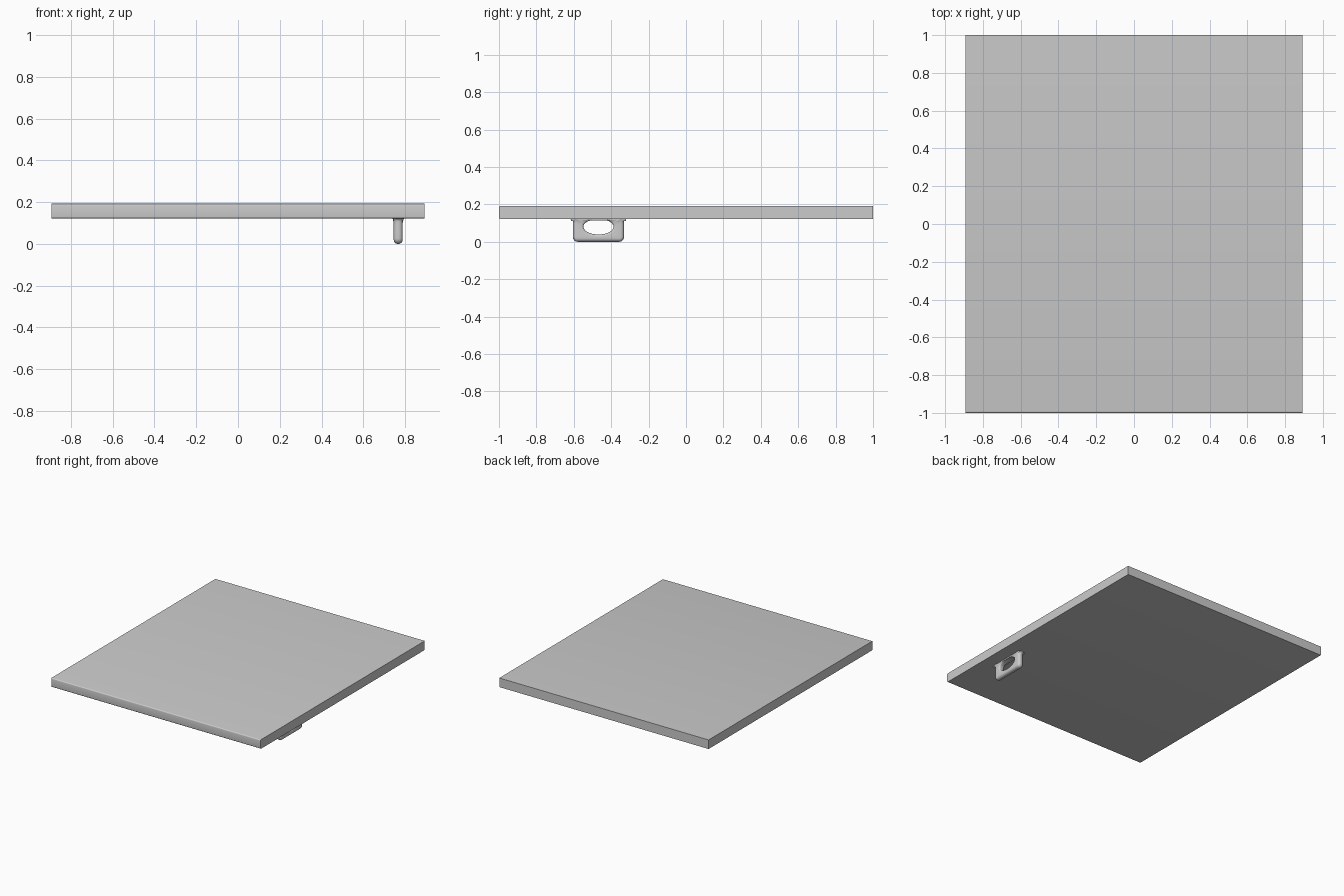
import bpy, bmesh, math
from mathutils import Vector

if "Cube" in bpy.data.objects:
    bpy.data.objects.remove(bpy.data.objects["Cube"])


def finish(bm, name):
    bmesh.ops.recalc_face_normals(bm, faces=bm.faces)
    mesh = bpy.data.meshes.new(name)
    bm.to_mesh(mesh)
    bm.free()
    ob = bpy.data.objects.new(name, mesh)
    bpy.context.collection.objects.link(ob)
    bpy.ops.object.select_all(action='DESELECT')
    ob.select_set(True)
    bpy.context.view_layer.objects.active = ob
    bpy.ops.object.shade_smooth_by_angle(angle=math.radians(35))
    return ob


# Flat panel with softly rounded front edges
X, BOTTOM, TOP = 0.893, 0.122, 0.192
bm = bmesh.new()
bmesh.ops.create_cube(bm, size=1)
for v in bm.verts:
    v.co = (v.co.x * 2 * X, v.co.y * 2, (BOTTOM + TOP) / 2 + v.co.z * (TOP - BOTTOM))
front = [e for e in bm.edges
         if all(v.co.y < -0.9 for v in e.verts)
         and abs(e.verts[0].co.z - e.verts[1].co.z) < 1e-5]
bmesh.ops.bevel(bm, geom=front, offset=0.008, segments=4, profile=0.5, affect='EDGES')
finish(bm, "panel")

# Catch loop: right half of the outline, in (y offset, z), mirrored below
CX, CY, HOLE_Z = 0.767, -0.468, 0.080
W, R, FLARE = 0.137, 0.026, 0.014
half = [(0.0, 0.0), (0.04, 0.0), (0.08, 0.0)]
for i in range(9):
    a = math.radians(-90 + i * 90 / 8)
    half.append((W - R + R * math.cos(a), R + R * math.sin(a)))
half += [(W, 0.05), (W, 0.075), (W, 0.095)]
for i in range(6):
    a = math.radians(i * 15)
    half.append((W + FLARE * (1 - math.cos(a)), BOTTOM - FLARE + FLARE * math.sin(a)))
half += [(W + FLARE, 0.130), (0.11, 0.132), (0.07, 0.132), (0.035, 0.132), (0.0, 0.132)]
outer = [Vector(p) for p in half] + [Vector((-y, z)) for y, z in half[-2:0:-1]]
n = len(outer)


def inset(points, d):
    result = []
    for i, p in enumerate(points):
        t = (points[(i + 1) % n] - points[i - 1]).normalized()
        result.append(p + Vector((-t.y, t.x)) * d)
    return result


def hole(grow):
    result = []
    for p in outer:
        a = math.atan2((p.y - HOLE_Z) / 0.041, p.x / 0.081)
        result.append(Vector(((0.081 + grow) * math.cos(a),
                              HOLE_Z + (0.041 + grow) * math.sin(a))))
    return result


# Rounded cross-section swept around the ring
H, RO, RI, STEPS = 0.0215, 0.019, 0.012, 5
angles = [i * math.pi / 2 / STEPS for i in range(STEPS + 1)]
loops = [(inset(outer, RO * (1 - math.cos(a))), H - RO + RO * math.sin(a)) for a in angles]
loops += [(hole(RI * (1 - math.cos(a))), H - RI + RI * math.sin(a)) for a in reversed(angles)]
loops += [(pts, -x) for pts, x in reversed(loops)]

bm = bmesh.new()
rings = []
for pts, x in loops:
    ring = []
    for p in pts:
        t = max(0.0, min(1.0, (p.y - 0.106) / 0.016))
        ring.append(bm.verts.new((CX + x * (1 + 0.3 * t * t), CY + p.x, p.y)))
    rings.append(ring)
for k, ring in enumerate(rings):
    nxt = rings[(k + 1) % len(rings)]
    for i in range(n):
        j = (i + 1) % n
        bm.faces.new((ring[i], ring[j], nxt[j], nxt[i]))
finish(bm, "catch_loop")
